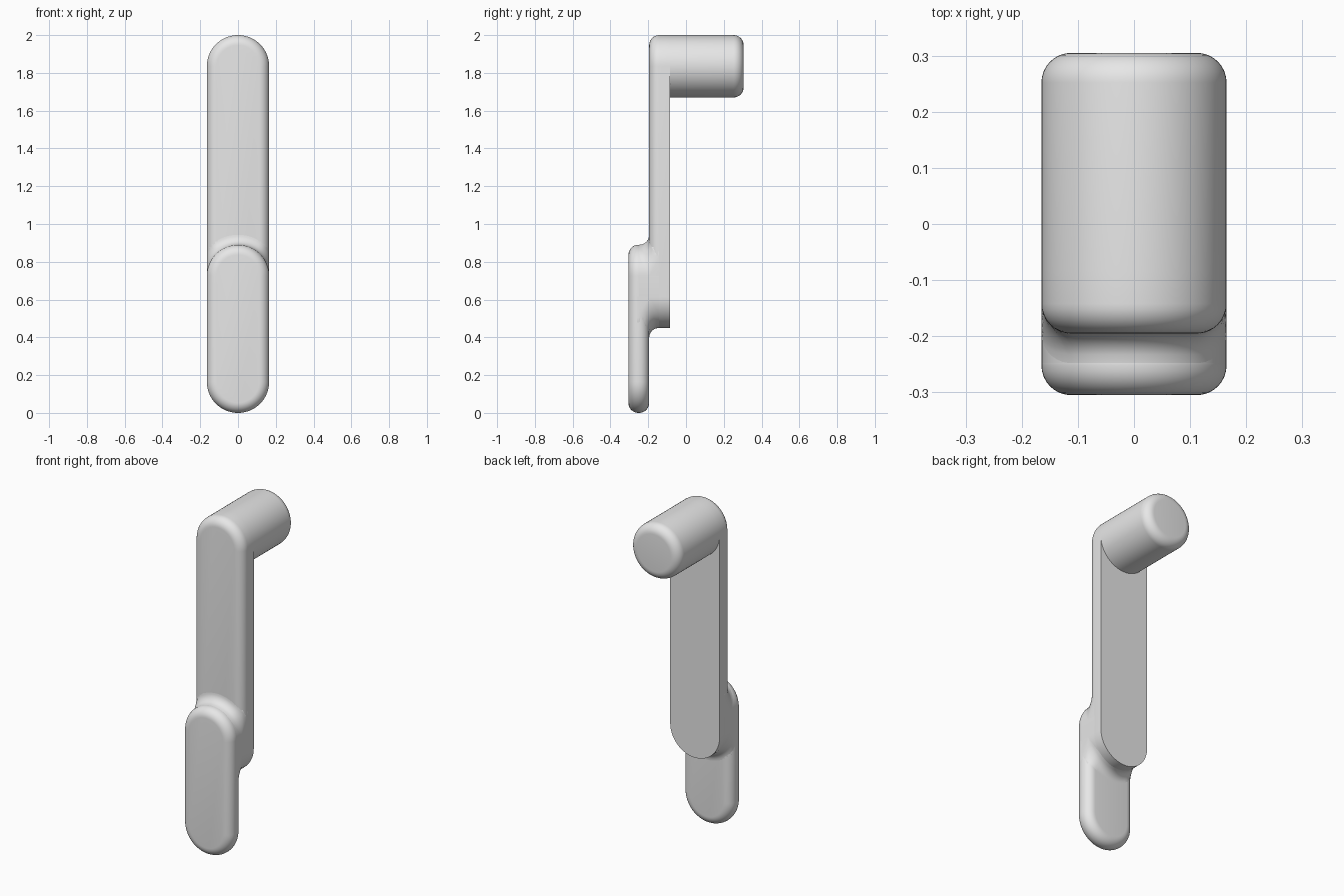
import bpy, bmesh
from math import sin, cos, pi, sqrt, radians

if "Cube" in bpy.data.objects:
    bpy.data.objects.remove(bpy.data.objects["Cube"])

R = 0.165        # half width of every part
F = 0.053        # edge rounding and blend radius
STEP = -0.195    # plane where arm and paddle meet
FRONT, ARM_BACK, KNOB_BACK = -0.305, -0.085, 0.305
ARM_LOW, ARM_TOP = 0.615, 1.835        # arc centres
PADDLE_LOW, PADDLE_TOP = 0.165, 0.725
ARC = 32         # segments in a half circle
ROUND = 8        # segments in a rounded edge

grey = bpy.data.materials.new("light grey")
grey.use_nodes = True
grey.diffuse_color = (0.8, 0.8, 0.8, 1)
grey.node_tree.nodes["Principled BSDF"].inputs["Base Color"].default_value = (0.8, 0.8, 0.8, 1)


def finish(name, bm):
    bmesh.ops.remove_doubles(bm, verts=bm.verts, dist=0.00002)
    bmesh.ops.recalc_face_normals(bm, faces=bm.faces)
    mesh = bpy.data.meshes.new(name)
    bm.to_mesh(mesh)
    bm.free()
    mesh.materials.append(grey)
    ob = bpy.data.objects.new(name, mesh)
    bpy.context.collection.objects.link(ob)
    bpy.ops.object.select_all(action='DESELECT')
    ob.select_set(True)
    bpy.context.view_layer.objects.active = ob
    bpy.ops.object.shade_smooth_by_angle(angle=radians(35))
    return ob


def bridge(bm, a, b):
    for i in range(len(a)):
        j = (i + 1) % len(a)
        bm.faces.new((a[i], a[j], b[j], b[i]))


def pill(name, low, top, front, back, round_front, round_back):
    """Pill outline in xz, lofted along y with optional rounded rims."""
    steps = [i / ROUND * pi / 2 for i in range(ROUND + 1)]
    sections = [(front, 0)]
    if round_front:
        sections = [(front + F * (1 - cos(t)), F * (1 - sin(t))) for t in steps]
    if round_back:
        sections += [(back - F * (1 - cos(t)), F * (1 - sin(t))) for t in reversed(steps)]
    else:
        sections.append((back, 0))
    bm = bmesh.new()
    rings = []
    for y, inset in sections:
        r = R - inset
        ring = []
        for centre, start in ((top, 0), (low, pi)):
            for i in range(ARC + 1):
                a = start + pi * i / ARC
                ring.append(bm.verts.new((r * cos(a), y, centre + r * sin(a))))
        rings.append(ring)
    for a, b in zip(rings, rings[1:]):
        bridge(bm, a, b)
    bm.faces.new(rings[0])
    bm.faces.new(rings[-1])
    return finish(name, bm)


def blend(name, turned):
    """Concave fillet around a pill end, following the rounded rim beneath."""
    bm = bmesh.new()
    columns = []
    for i in range(ARC + 1):
        a = pi * i / ARC
        reach = min(F, R / max(abs(cos(a)), 0.001) - R)
        points = []
        for k in range(ROUND + 1):
            t = reach * (k / ROUND) ** 1.5
            x = (R + t) * cos(a)
            rim = min(F, max(0, abs(x) - (R - F)))
            base = STEP + F - sqrt(F * F - rim * rim)
            y = base - F + sqrt(max(0, F * F - (F - t) ** 2))
            points.append((x, y, PADDLE_TOP + (R + t) * sin(a)))
        for x, y, z in (points[-1], points[0]):
            points.append((x, STEP + F + 0.01, z))
        if turned:
            points = [(x, 2 * STEP - y, ARM_LOW + PADDLE_TOP - z) for x, y, z in points]
        columns.append([bm.verts.new(p) for p in points])
    for a, b in zip(columns, columns[1:]):
        bridge(bm, a, b)
    bmesh.ops.dissolve_degenerate(bm, edges=bm.edges, dist=0.00002)
    return finish(name, bm)


# Long arm, round knob behind its top, paddle in front of its foot
pill("arm", ARM_LOW, ARM_TOP, STEP, ARM_BACK, True, False)
pill("knob", ARM_TOP, ARM_TOP, ARM_BACK - 0.005, KNOB_BACK, False, True)
pill("paddle", PADDLE_LOW, PADDLE_TOP, FRONT, STEP, True, True)

# Solid joint and the two soft blends around it
pill("joint", ARM_LOW, PADDLE_TOP, STEP - F - 0.002, STEP + F + 0.002, False, False)
blend("upper_blend", False)
blend("lower_blend", True)
